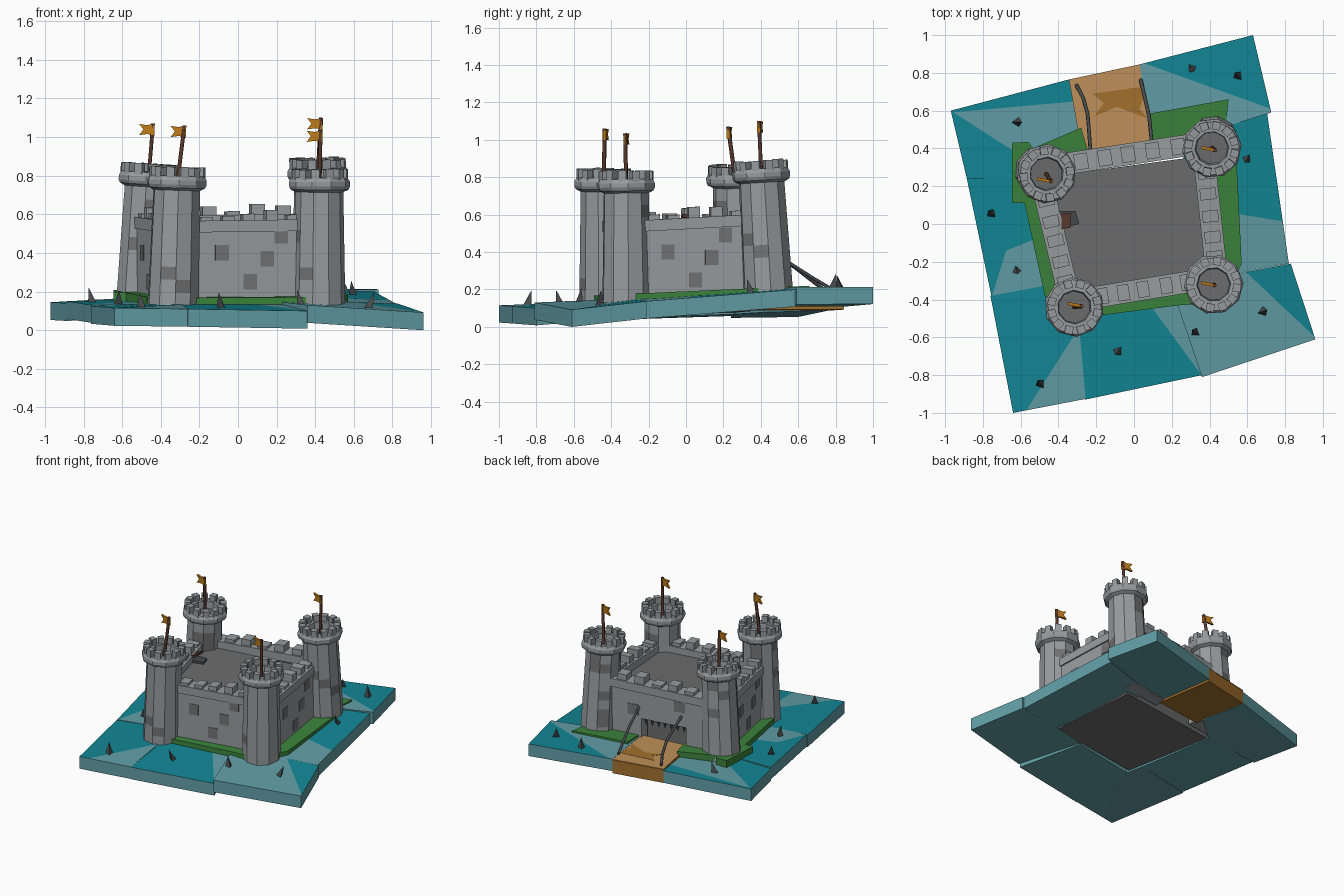
import bpy, bmesh, random
from math import cos, sin, pi
from mathutils import Vector, Matrix

if "Cube" in bpy.data.objects:
    bpy.data.objects.remove(bpy.data.objects["Cube"])

random.seed(4)


def material(name, r, g, b):
    m = bpy.data.materials.new(name)
    m.diffuse_color = (r, g, b, 1)
    m.use_nodes = True
    m.node_tree.nodes["Principled BSDF"].inputs["Base Color"].default_value = m.diffuse_color
    return m


WATER = material("water_deep", .006, .24, .30)
FOAM = material("water_light", .12, .34, .38)
GRASS = material("grass", .045, .23, .045)
PLANK = material("plank_light", .52, .28, .10)
PLANK_DARK = material("plank_dark", .36, .16, .026)
WOOD = material("wood", .10, .04, .027)
CLOTH = material("cloth", .52, .20, .01)
STONE = material("stone", .31, .33, .34)
BRICK = material("stone_dark", .17, .17, .17)
FLOOR = material("floor_stone", .15, .15, .15)
IRON = material("iron", .06, .065, .07)


def finish(bm, name, mats):
    bmesh.ops.recalc_face_normals(bm, faces=bm.faces[:])
    me = bpy.data.meshes.new(name)
    bm.to_mesh(me)
    bm.free()
    for m in mats:
        me.materials.append(m)
    ob = bpy.data.objects.new(name, me)
    bpy.context.collection.objects.link(ob)
    return ob


def prism_bm(pts, vec):
    bm = bmesh.new()
    a = [bm.verts.new(p) for p in pts]
    b = [bm.verts.new(Vector(p) + Vector(vec)) for p in pts]
    n = len(a)
    bm.faces.new(a)
    bm.faces.new(b[::-1])
    for i in range(n):
        bm.faces.new((a[i], b[i], b[(i + 1) % n], a[(i + 1) % n]))
    return bm


def prism(name, pts, vec, mat):
    return finish(prism_bm(pts, vec), name, [mat])


def left_of(c, p, q):
    return (q[0] - p[0]) * (c.y - p[1]) - (q[1] - p[1]) * (c.x - p[0]) > 0


def tile(name, pts, cuts):
    """Water slab; the top is light where it lies left of every cut line."""
    bm = prism_bm(pts, (0, 0, -.092))
    for p, q in cuts:
        bmesh.ops.bisect_plane(bm, geom=bm.verts[:] + bm.edges[:] + bm.faces[:],
                               plane_co=(*p, 0), plane_no=(q[1] - p[1], p[0] - q[0], 0))
    bmesh.ops.recalc_face_normals(bm, faces=bm.faces[:])
    for f in bm.faces:
        c = f.calc_center_median()
        light = all(left_of(c, p, q) for p, q in cuts)
        f.material_index = 1 if light or f.normal.z < .5 else 0
    finish(bm, name, [WATER, FOAM])


def rod(name, pts, radius, mat):
    cu = bpy.data.curves.new(name, 'CURVE')
    cu.dimensions = '3D'
    cu.bevel_depth = radius
    cu.bevel_resolution = 1
    cu.use_fill_caps = True
    sp = cu.splines.new('POLY')
    sp.points.add(len(pts) - 1)
    for s, p in zip(sp.points, pts):
        s.co = (*p, 1)
    cu.materials.append(mat)
    bpy.context.collection.objects.link(bpy.data.objects.new(name, cu))


# Moat tiles
tile("moat_back_left", [(-.97, .6, .145), (-.345, .765, .18), (-.27, .42, .17), (-.45, .265, .16), (-.885, .24, .14)],
     [((-.3, .65), (-.97, .59)), ((-.97, .6), (-.55, .33))])
tile("moat_left", [(-.885, .24, .15), (-.45, .265, .16), (-.33, -.3, .14), (-.755, -.38, .13)],
     [((-.6, .1), (-.752, -.38)), ((-.45, -.05), (-.7, -.15))])
tile("moat_front_left", [(-.76, -.38, .125), (-.33, -.3, .14), (-.3, -.435, .14), (-.256, -.926, .11), (-.64, -1, .115)],
     [((-.33, -.61), (-.56, -.97))])
tile("moat_front", [(-.26, -.93, .11), (-.33, -.61, .125), (-.3, -.435, .14), (.2, -.34, .14), (.36, -.8, .1)],
     [((.1, -.45), (.35, -.79))])
tile("moat_front_right", [(.36, -.81, .13), (.96, -.61, .092), (.83, -.21, .137), (.46, -.28, .15), (.2, -.34, .15)],
     [((.96, -.6), (.62, -.28))])
tile("moat_right", [(.82, -.21, .137), (.705, .585, .2), (.235, .438, .2), (.46, -.28, .15)],
     [((.81, .01), (.57, .05))])
tile("moat_back_right", [(.03, .845, .2), (.63, 1, .214), (.727, .59, .212), (.235, .438, .2), (.09, .41, .2)],
     [((.585, .66), (.03, .86))])

# Grass banks
for side, pts in {
    "left": [(-.645, .43), (-.56, .435), (-.42, .25), (-.28, -.42), (-.47, -.39), (-.58, .11), (-.645, .11)],
    "front": [(-.3, -.5), (.24, -.43), (.32, -.4), (.4, -.28), (-.3, -.36)],
    "right": [(.22, -.43), (.46, -.42), (.57, -.21), (.54, .4), (.36, .4), (.39, -.3)],
    "back_right": [(.085, .585), (.5, .66), (.47, .36), (.1, .38)],
    "back_left": [(-.56, .39), (-.28, .51), (-.23, .34), (-.45, .22)],
}.items():
    prism("grass_" + side, [(x, y, .19 + .045 * y) for x, y in pts], (0, 0, -.06), GRASS)

# Drawbridge with a dark plank stain
prism("bridge", [(-.345, .765, .187), (.03, .845, .192), (.1, .4, .192), (-.27, .35, .187)], (0, 0, -.1), PLANK_DARK)
prism("bridge_deck", [(-.345, .765, .189), (.03, .845, .194), (.1, .4, .194), (-.27, .35, .189)], (0, 0, .004), PLANK)
prism("bridge_stain", [(-.22, .69, .194), (.07, .73, .198), (.03, .61, .198), (.07, .56, .198),
                       (-.09, .62, .196), (-.21, .57, .194), (-.16, .64, .195)], (0, 0, .002), PLANK_DARK)

# Drawbridge chains
rod("chain_left", [(-.305, .735, .2), (-.27, .67, .25), (-.245, .58, .32), (-.23, .38, .42)], .01, IRON)
rod("chain_right", [(.035, .765, .21), (.055, .68, .26), (.08, .57, .33), (.095, .42, .43)], .01, IRON)

# Keep filling the courtyard
bm = bmesh.new()
low = [bm.verts.new(p) for p in ((-.33, -.42, .06), (.44, -.3, .06), (.36, .36, .085), (-.46, .25, .075))]
high = [bm.verts.new((v.co.x, v.co.y, .53 + .03 * v.co.y)) for v in low]
bm.faces.new(low)
bm.faces.new(high)
for i in range(4):
    bm.faces.new((low[i], low[(i + 1) % 4], high[(i + 1) % 4], high[i]))
finish(bm, "keep", [FLOOR])

# Curtain walls: start, end, top heights; counter-clockwise
WALLS = {"front": ((-.31, -.405), (.42, -.285), .565, .575), "right": ((.443, -.32), (.365, .41), .565, .605),
         "back": ((.4, .435), (-.45, .305), .605, .59), "left": ((-.5, .265), (-.33, -.44), .59, .565)}


def block(name, wall, s0, s1, z0, z1, t, off=0, mat=STONE, from_top=False):
    p, q, za, zb = WALLS[wall]
    p, q = Vector((*p, 0)), Vector((*q, 0))
    d = (q - p).normalized()
    n = Vector((d.y, -d.x, 0))
    tops = [za + (zb - za) * s if from_top else 0 for s in (s0, s1)]
    a, b = p.lerp(q, s0) + n * off, p.lerp(q, s1) + n * off
    bm = bmesh.new()
    v = [bm.verts.new(c + n * k * t / 2 + Vector((0, 0, z)))
         for c, top in ((a, tops[0]), (b, tops[1]))
         for k, z in ((-1, z0 + (top if z0 < 0 or z0 == 0 else 0)), (1, z0 + (top if z0 <= 0 else 0)), (1, z1 + top), (-1, z1 + top))]
    for f in ((0, 1, 2, 3), (4, 5, 6, 7), (0, 1, 5, 4), (1, 2, 6, 5), (2, 3, 7, 6), (3, 0, 4, 7)):
        bm.faces.new([v[i] for i in f])
    finish(bm, name, [mat])


for w in WALLS:
    gate = w == "back"
    block(w + "_wall", w, 0, 1, .34 if gate else .12, 0, .095, from_top=True)
    block(w + "_parapet", w, 0, 1, -.06, 0, .115, from_top=True)
    for i in range(5):
        s = .2 + .15 * i + random.uniform(-.01, .01)
        block(w + "_merlon", w, s - .042, s + .042, 0, random.uniform(.015, .06), .085, from_top=True, mat=STONE)
    for s, z in ((.3, .36), (.62, .33), (.5, .21), (.72, .45)):
        if not gate or z > .35:
            block(w + "_brick", w, s - .048, s + .048, z, z + .08, .008, .0475, BRICK)

# Gateway jambs and portcullis teeth
block("gate_jamb_right", "back", 0, .376, .1, .345, .095)
block("gate_jamb_left", "back", .776, 1, .1, .345, .095)
p, q = Vector((.4, .435, .34)), Vector((-.45, .305, .34))
for i in range(7):
    c = p.lerp(q, .405 + .057 * i)
    bm = bmesh.new()
    bmesh.ops.create_cone(bm, cap_ends=True, segments=4, radius1=0, radius2=.022, depth=.06,
                          matrix=Matrix.Translation(c + Vector((0, .02, -.025))))
    finish(bm, "portcullis_tooth", [IRON])

# Hatch on the roof
prism("hatch_hole", [(-.41, .07, .545), (-.31, .07, .545), (-.29, -.0, .545), (-.41, -.03, .545)], (0, 0, -.02), IRON)
prism("hatch_lid", [(-.41, .05, .55), (-.335, .06, .585), (-.335, -.02, .585), (-.41, -.03, .55)], (0, 0, .018), WOOD)


def tower(name, base, top, pole_top):
    base, top = Vector(base), Vector(top)
    axis = top - base
    h = axis.length
    m = Matrix.Translation(base) @ axis.to_track_quat('Z', 'Y').to_matrix().to_4x4()
    n, rows = 10, 9
    prof = [(.136 - .012 * i / rows, (h - .075) * i / rows) for i in range(rows + 1)]
    prof += [(.15, h - .062), (.158, h - .045), (.158, h - .022), (.146, h), (.09, h), (.085, h - .05)]
    bm = bmesh.new()
    rings = [[bm.verts.new((r * cos(2 * pi * (k + .5) / n), r * sin(2 * pi * (k + .5) / n), z)) for k in range(n)]
             for r, z in prof]
    for i in range(len(rings) - 1):
        for k in range(n):
            f = bm.faces.new((rings[i][k], rings[i][(k + 1) % n], rings[i + 1][(k + 1) % n], rings[i + 1][k]))
            if 0 < i < rows and random.random() < .1:
                f.material_index = 1
    bm.faces.new(rings[0][::-1])
    bm.faces.new(rings[-1]).material_index = 2
    # Battlement blocks
    for k in range(12):
        mat = Matrix.Rotation(2 * pi * k / 12, 4, 'Z') @ Matrix.Translation((.124, 0, h + .012)) \
            @ Matrix.Diagonal((.042, .042, random.uniform(.055, .07), 1))
        bmesh.ops.create_cube(bm, size=1, matrix=mat)
    bm.transform(m)
    finish(bm, name + "_tower", [STONE, BRICK, FLOOR])
    # Flag and pole
    tip = Vector(pole_top)
    rod(name + "_flagpole", [top - axis * .08, tip], .011, WOOD)
    shape = ((.008, 0), (-.03, -.008), (-.072, -.002), (-.05, -.03), (-.072, -.06), (-.03, -.054), (.008, -.062))
    prism(name + "_flag", [tip + Vector((x, -.2 * x - .008, z)) for x, z in shape], (0, .016, 0), CLOTH)


tower("back_left", (-.498, .28, .15), (-.462, .265, .82), (-.44, .225, 1.07))
tower("back_right", (.42, .44, .17), (.412, .4, .845), (.43, .39, 1.1))
tower("front_right", (.42, -.315, .13), (.422, -.32, .79), (.427, -.325, 1.035))
tower("front_left", (-.335, -.435, .13), (-.315, -.44, .8), (-.277, -.435, 1.06))

# Rock shards in the moat
for x, y, z in ((.31, .82, .2), (.545, .79, .21), (.595, .34, .18), (.69, -.46, .12), (.32, -.57, .13), (-.09, -.68, .12),
                (-.5, -.84, .12), (-.62, -.25, .13), (-.76, .06, .145), (-.61, .54, .16)):
    bm = bmesh.new()
    a = random.uniform(0, 6.28)
    bmesh.ops.create_cone(bm, cap_ends=True, segments=3, radius1=.036, radius2=0, depth=.1)
    bm.transform(Matrix.Translation((x, y, z + .03)) @ Matrix.Rotation(a, 4, 'Z') @ Matrix.Rotation(.35, 4, 'X')
                 @ Matrix.Diagonal((1, .7, 1, 1)))
    finish(bm, "rock_shard", [IRON])
